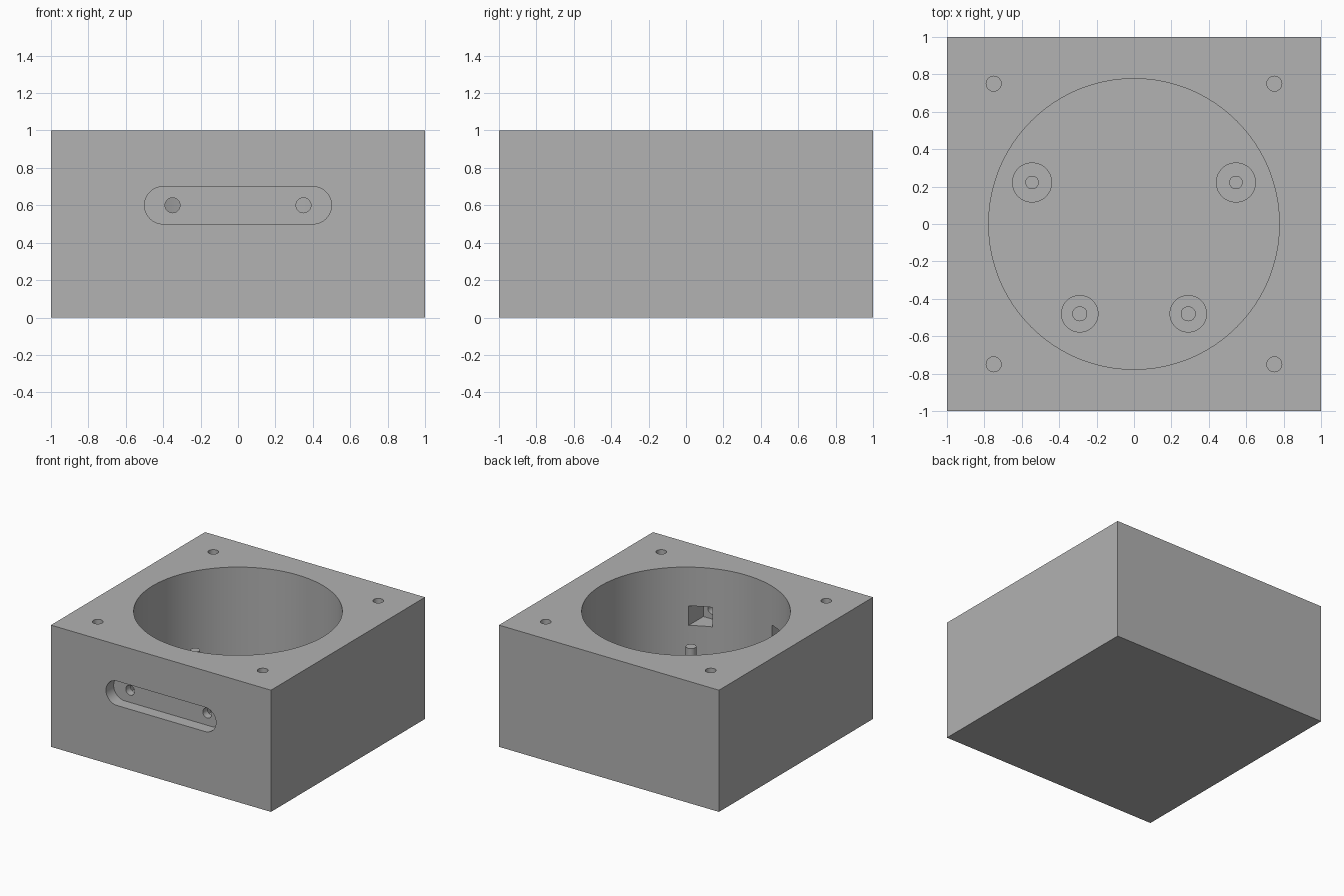
import bpy
import math

if "Cube" in bpy.data.objects:
    bpy.data.objects.remove(bpy.data.objects["Cube"], do_unlink=True)

grey = bpy.data.materials.new("plain grey")
grey.use_nodes = True
COLOUR = (0.445, 0.445, 0.445, 1)
grey.diffuse_color = COLOUR
grey.node_tree.nodes["Principled BSDF"].inputs["Base Color"].default_value = COLOUR


def box(name, low, high):
    centre = [(a + b) / 2 for a, b in zip(low, high)]
    bpy.ops.mesh.primitive_cube_add(size=1, location=centre)
    ob = bpy.context.object
    ob.name = name
    ob.scale = [b - a for a, b in zip(low, high)]
    bpy.ops.object.transform_apply(location=True, rotation=True, scale=True)
    ob.data.materials.append(grey)
    return ob


def rod(name, start, radius, length, sides=48, along_y=False):
    """Cylinder running from start along +z, or along +y."""
    x, y, z = start
    centre = (x, y + length / 2, z) if along_y else (x, y, z + length / 2)
    turn = (math.pi / 2, 0, 0) if along_y else (0, 0, 0)
    bpy.ops.mesh.primitive_cylinder_add(vertices=sides, radius=radius, depth=length,
                                        location=centre, rotation=turn)
    ob = bpy.context.object
    ob.name = name
    bpy.ops.object.transform_apply(location=True, rotation=True, scale=True)
    ob.data.materials.append(grey)
    return ob


def cut(target, cutter):
    mod = target.modifiers.new("cut", 'BOOLEAN')
    mod.operation = 'DIFFERENCE'
    mod.solver = 'EXACT'
    mod.object = cutter
    bpy.context.view_layer.objects.active = target
    bpy.ops.object.modifier_apply(modifier=mod.name)
    bpy.data.objects.remove(cutter, do_unlink=True)


def smooth(ob):
    bpy.ops.object.select_all(action='DESELECT')
    ob.select_set(True)
    bpy.context.view_layer.objects.active = ob
    bpy.ops.object.shade_smooth_by_angle(angle=math.radians(30))


FLOOR = 0.1
SLOT_Z = 0.6

# Square housing with a deep round well
housing = box("housing", (-1, -1, 0), (1, 1, 1))
cut(housing, rod("well_cutter", (0, 0, FLOOR), 0.777, 1, sides=128))

# Blind screw holes in the top corners
for x in (-0.75, 0.75):
    for y in (-0.75, 0.75):
        cut(housing, rod("corner_hole_cutter", (x, y, 0.6), 0.04, 0.5, sides=32))

# Shallow round-ended slot in the front
cut(housing, box("slot_cutter", (-0.4, -1.1, 0.5), (0.4, -0.9, 0.7)))
for x in (-0.4, 0.4):
    cut(housing, rod("slot_end_cutter", (x, -1.1, SLOT_Z), 0.1, 0.2, along_y=True))

# Screw holes through the slot, each with a square pocket on the inside
for x in (-0.35, 0.35):
    cut(housing, box("pocket_cutter", (x - 0.08, -0.84, 0.52), (x + 0.08, -0.6, 0.68)))
    cut(housing, rod("slot_hole_cutter", (x, -0.95, SLOT_Z), 0.04, 0.2,
                     sides=32, along_y=True))
smooth(housing)

# Stepped mounting posts on the well floor
for row, x, y, wide, thin in (("back", 0.545, 0.222, 0.107, 0.036),
                              ("front", 0.29, -0.48, 0.1, 0.04)):
    for side, sign in (("left", 1), ("right", -1)):
        smooth(rod(f"{row}_{side}_post_base", (sign * x, y, FLOOR), wide, 0.2))
        smooth(rod(f"{row}_{side}_post_pin", (sign * x, y, 0.3), thin, 0.15, sides=32))
